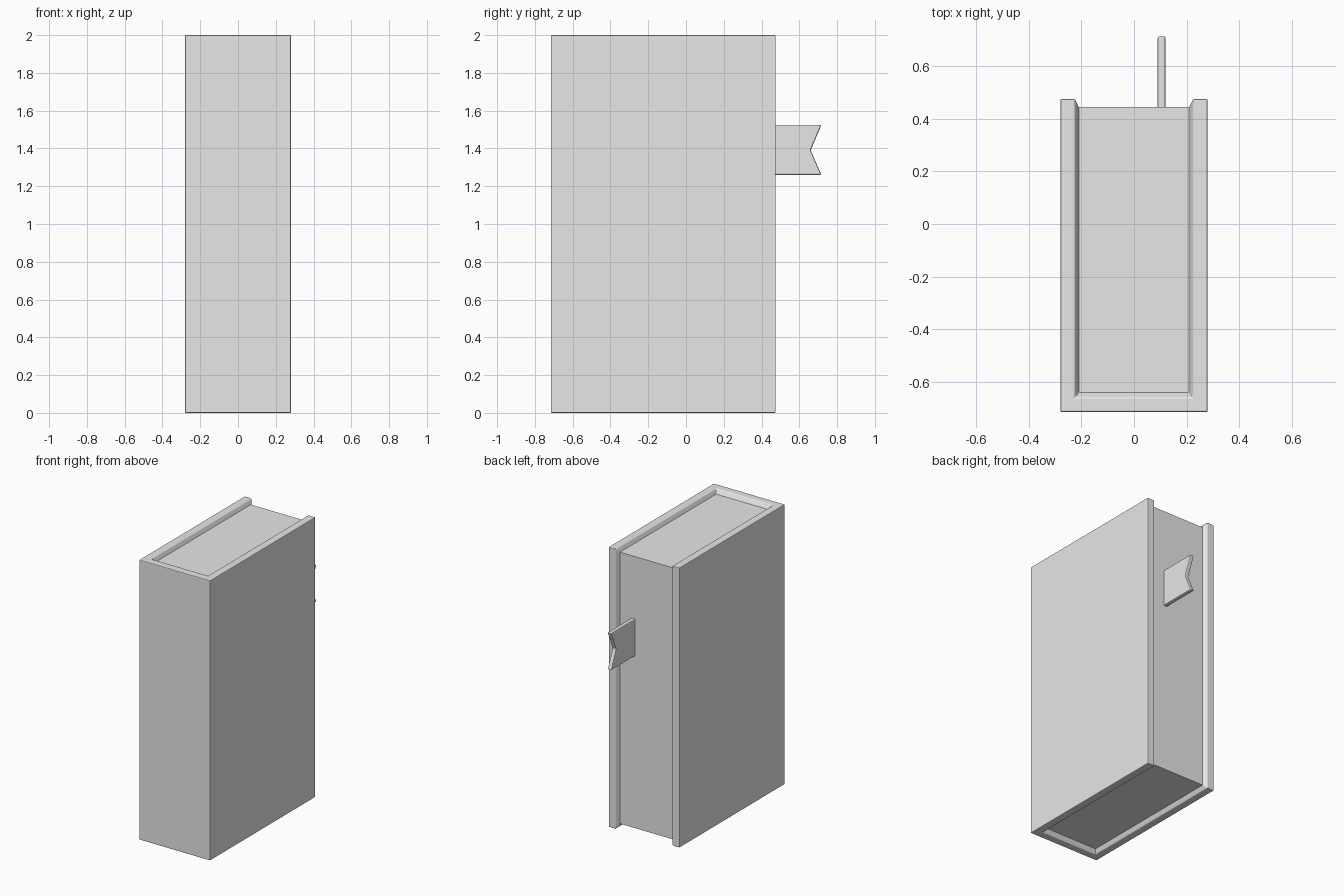
import bpy, bmesh

cube = bpy.data.objects.get("Cube")
if cube:
    bpy.data.objects.remove(cube, do_unlink=True)

grey = bpy.data.materials.new("plain_grey")
grey.use_nodes = True
grey.diffuse_color = (0.8, 0.8, 0.8, 1)
grey.node_tree.nodes["Principled BSDF"].inputs["Base Color"].default_value = (0.8, 0.8, 0.8, 1)


def loft(name, rings, bevel=0.0, segments=2):
    """Skin matching closed rings of points and cap both ends."""
    bm = bmesh.new()
    loops = [[bm.verts.new(p) for p in ring] for ring in rings]
    n = len(loops[0])
    for a, b in zip(loops, loops[1:]):
        for i in range(n):
            j = (i + 1) % n
            bm.faces.new((a[i], a[j], b[j], b[i]))
    bm.faces.new(loops[0][::-1])
    bm.faces.new(loops[-1])
    bmesh.ops.remove_doubles(bm, verts=bm.verts[:], dist=0.0001)
    bmesh.ops.recalc_face_normals(bm, faces=bm.faces[:])
    mesh = bpy.data.meshes.new(name)
    bm.to_mesh(mesh)
    bm.free()
    mesh.materials.append(grey)
    obj = bpy.data.objects.new(name, mesh)
    bpy.context.collection.objects.link(obj)
    if bevel:
        mod = obj.modifiers.new("soft_edges", "BEVEL")
        mod.width = bevel
        mod.segments = segments
        mod.limit_method = "ANGLE"
        mod.angle_limit = 0.6
    return obj


# Hardback cover: a U-shaped section whose inner rim slopes towards the pages
def cover_ring(z, inner, end, spine):
    half = [(0.28, -0.715), (0.28, 0.475), (0.225, 0.475), (inner, end), (inner, spine)]
    outline = half + [(-x, y) for x, y in reversed(half)]
    return [(x, y, z) for x, y in outline]


rim = (0.225, 0.475, -0.66)
inside = (0.21, 0.445, -0.64)
loft("book_cover", [cover_ring(0, *rim), cover_ring(0.03, *inside),
                    cover_ring(1.97, *inside), cover_ring(2, *rim)], bevel=0.005)

# Page block, set back from the cover on three sides
page_outline = [(-0.212, -0.65), (0.212, -0.65), (0.212, 0.445), (-0.212, 0.445)]
loft("page_block", [[(x, y, z) for x, y in page_outline] for z in (0.03, 1.97)])

# Ribbon bookmark with a swallowtail end
ribbon = [(0.40, 1.26), (0.717, 1.26), (0.66, 1.39), (0.717, 1.525), (0.40, 1.525)]
loft("bookmark", [[(x, y, z) for y, z in ribbon] for x in (0.09, 0.12)], bevel=0.007)
